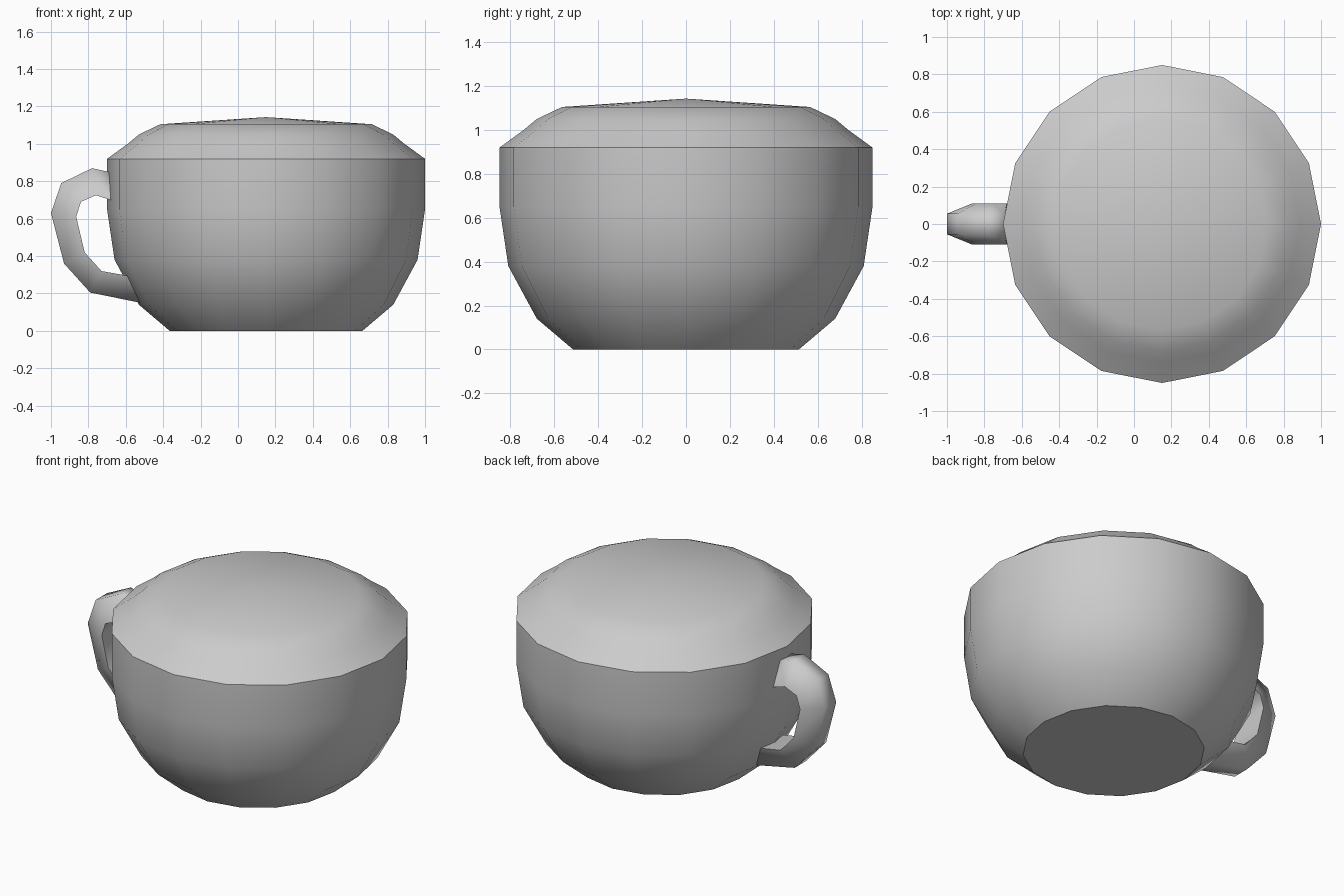
import bpy, bmesh, math
from mathutils import Vector

cube = bpy.data.objects.get("Cube")
if cube:
    bpy.data.objects.remove(cube, do_unlink=True)

CENTRE_X = 0.15
SIDES = 16

grey = bpy.data.materials.new("light grey")
grey.use_nodes = True
colour = (0.6, 0.6, 0.6, 1)
grey.diffuse_color = colour
grey.node_tree.nodes["Principled BSDF"].inputs["Base Color"].default_value = colour


def finish(name, bm, angle):
    bmesh.ops.recalc_face_normals(bm, faces=bm.faces)
    mesh = bpy.data.meshes.new(name)
    bm.to_mesh(mesh)
    bm.free()
    mesh.materials.append(grey)
    obj = bpy.data.objects.new(name, mesh)
    bpy.context.collection.objects.link(obj)
    bpy.ops.object.select_all(action='DESELECT')
    bpy.context.view_layer.objects.active = obj
    obj.select_set(True)
    bpy.ops.object.shade_smooth_by_angle(angle=math.radians(angle))
    return obj


def bridge(bm, rings):
    """Join consecutive closed rings with quads."""
    for a, b in zip(rings, rings[1:]):
        n = len(a)
        for i in range(n):
            j = (i + 1) % n
            bm.faces.new((a[i], a[j], b[j], b[i]))


def lathe(bm, profile):
    rings = []
    for r, z in profile:
        angles = [math.tau * i / SIDES for i in range(SIDES)]
        rings.append([bm.verts.new((CENTRE_X + r * math.cos(a), r * math.sin(a), z))
                      for a in angles])
    bridge(bm, rings)
    return rings


# Cup body with a flat base
bm = bmesh.new()
rings = lathe(bm, [(0.515, 0), (0.68, 0.14), (0.81, 0.38), (0.85, 0.65), (0.85, 0.92)])
bm.faces.new(rings[0])
finish("cup_body", bm, 35)

# Domed filling that closes the rim
bm = bmesh.new()
rings = lathe(bm, [(0.85, 0.92), (0.74, 1.0), (0.68, 1.05), (0.565, 1.105)])
tip = bm.verts.new((CENTRE_X, 0, 1.143))
top = rings[-1]
for i in range(SIDES):
    bm.faces.new((top[i], top[(i + 1) % SIDES], tip))
finish("domed_filling", bm, 35)

# Handle: wide on the inside, narrow on the outside
outer = [(-0.69, 0.85), (-0.78, 0.87), (-0.945, 0.79), (-1.0, 0.63),
         (-0.93, 0.36), (-0.79, 0.205), (-0.52, 0.15)]
inner = [(-0.68, 0.70), (-0.76, 0.725), (-0.84, 0.69), (-0.865, 0.61),
         (-0.82, 0.42), (-0.73, 0.32), (-0.59, 0.295)]
bm = bmesh.new()
rings = []
for (ox, oz), (ix, iz) in zip(outer, inner):
    section = [(ox, -0.055, oz), (ox, 0.055, oz), (ix, 0.11, iz), (ix, -0.11, iz)]
    rings.append([bm.verts.new(Vector(p)) for p in section])
bridge(bm, rings)
bm.faces.new(rings[0])
bm.faces.new(rings[-1])
finish("handle", bm, 75)
